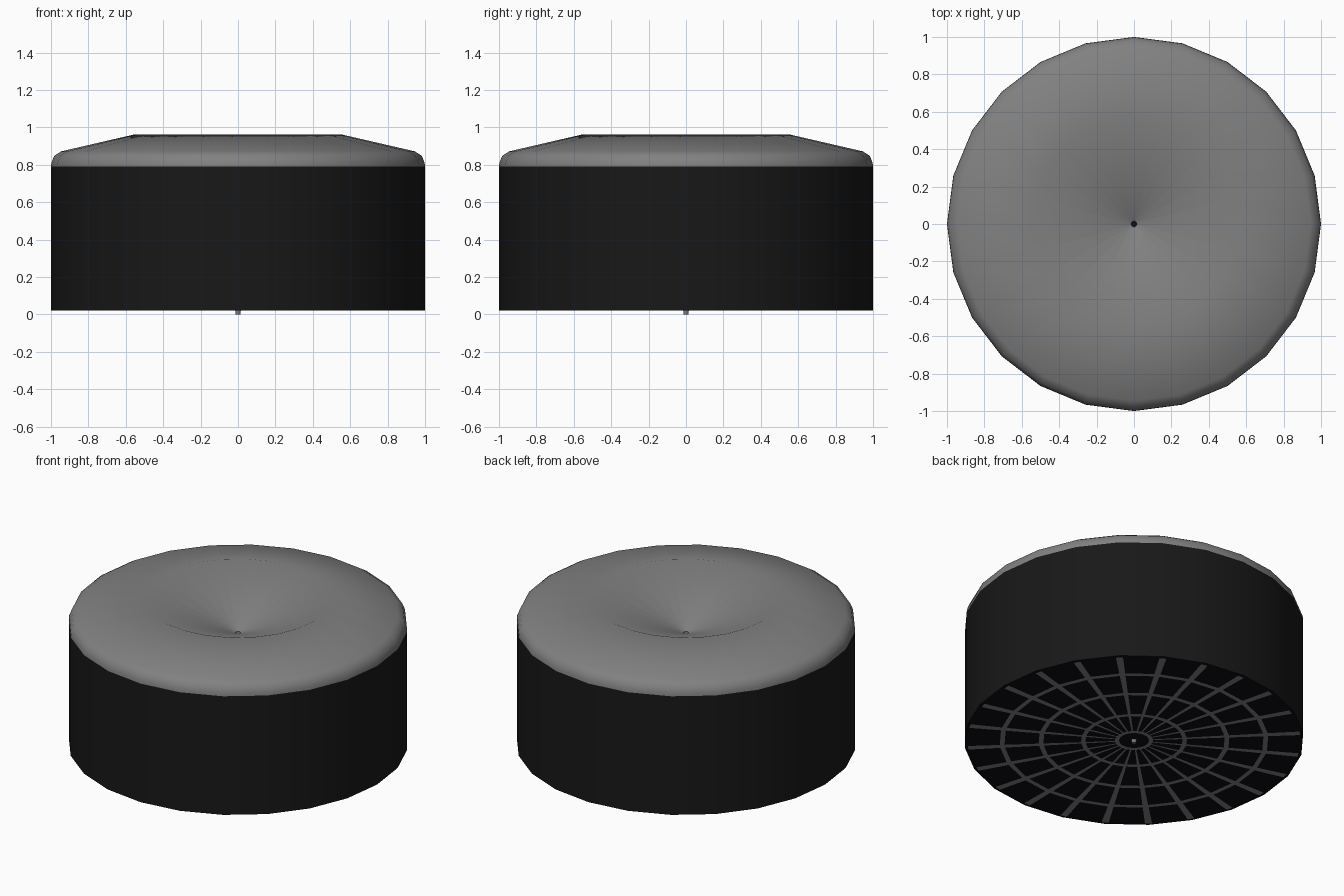
import bpy, bmesh, math

if "Cube" in bpy.data.objects:
    bpy.data.objects.remove(bpy.data.objects["Cube"])

SIDES = 24


def material(name, rgb):
    m = bpy.data.materials.new(name)
    m.diffuse_color = (*rgb, 1)
    m.use_nodes = True
    m.node_tree.nodes["Principled BSDF"].inputs["Base Color"].default_value = m.diffuse_color
    return m


grey = material("cushion_grey", (0.22, 0.22, 0.22))
black = material("drum_black", (0.009, 0.009, 0.009))
ink = material("base_ink", (0.004, 0.004, 0.007))


def finish(name, bm, mat, angle=None):
    mesh = bpy.data.meshes.new(name)
    bm.to_mesh(mesh)
    bm.free()
    ob = bpy.data.objects.new(name, mesh)
    bpy.context.collection.objects.link(ob)
    mesh.materials.append(mat)
    if angle:
        bpy.ops.object.select_all(action='DESELECT')
        ob.select_set(True)
        bpy.context.view_layer.objects.active = ob
        bpy.ops.object.shade_smooth_by_angle(angle=math.radians(angle))
    return ob


def polar(r, a, z):
    return (r * math.cos(a), r * math.sin(a), z)


def lathe(name, profile, mat, cap_end=False, angle=60):
    """Turn an (r, z) profile, listed from bottom to top, round the z axis."""
    bm = bmesh.new()
    rings = [[bm.verts.new(polar(r, 2 * math.pi * i / SIDES, z)) for i in range(SIDES)]
             for r, z in profile]
    for lo, hi in zip(rings, rings[1:]):
        for i in range(SIDES):
            j = (i + 1) % SIDES
            bm.faces.new((lo[i], lo[j], hi[j], hi[i]))
    if cap_end:
        bm.faces.new(rings[-1])
    return finish(name, bm, mat, angle)


# Upright drum wall
lathe("drum_wall", [(1, 0.02), (1, 0.79)], black)

# Padded seat: rounded lip, sloped top, dished centre drawn down to a thin stem
lathe("cushion", [(1, 0.79), (0.998, 0.81), (0.983, 0.848), (0.945, 0.872),
                  (0.55, 0.963), (0.015, 0.74)], grey)

# Thin stem through the middle, showing as a small foot below
lathe("centre_stem", [(0.012, 0.0), (0.015, 0.02), (0.015, 0.74)], grey)
bm = bmesh.new()
bmesh.ops.create_circle(bm, cap_ends=True, segments=SIDES, radius=0.012)
bmesh.ops.reverse_faces(bm, faces=bm.faces)
finish("stem_foot", bm, grey)

# Dark underside
bm = bmesh.new()
bmesh.ops.create_circle(bm, cap_ends=True, segments=SIDES, radius=1.0)
bmesh.ops.translate(bm, verts=bm.verts, vec=(0, 0, 0.021))
bmesh.ops.reverse_faces(bm, faces=bm.faces)
finish("base_disc", bm, ink)

# Web of rings and widening spokes on the underside
Z = 0.018
bm = bmesh.new()
for r, w in ((0.10, 0.024), (0.30, 0.026), (0.55, 0.028), (0.78, 0.028)):
    for i in range(SIDES):
        a, b = (2 * math.pi * k / SIDES for k in (i, i + 1))
        bm.faces.new([bm.verts.new(polar(*p, Z)) for p in
                      ((r - w / 2, a), (r - w / 2, b), (r + w / 2, b), (r + w / 2, a))])
for i in range(SIDES):
    a = 2 * math.pi * i / SIDES
    c, s = math.cos(a), math.sin(a)
    quad = ((0.10, -0.004), (0.10, 0.004), (0.98, 0.021), (0.98, -0.021))
    bm.faces.new([bm.verts.new((r * c - t * s, r * s + t * c, Z - 0.0005)) for r, t in quad])
for f in bm.faces:
    f.normal_update()
    if f.normal.z > 0:
        f.normal_flip()
finish("base_web", bm, grey)
